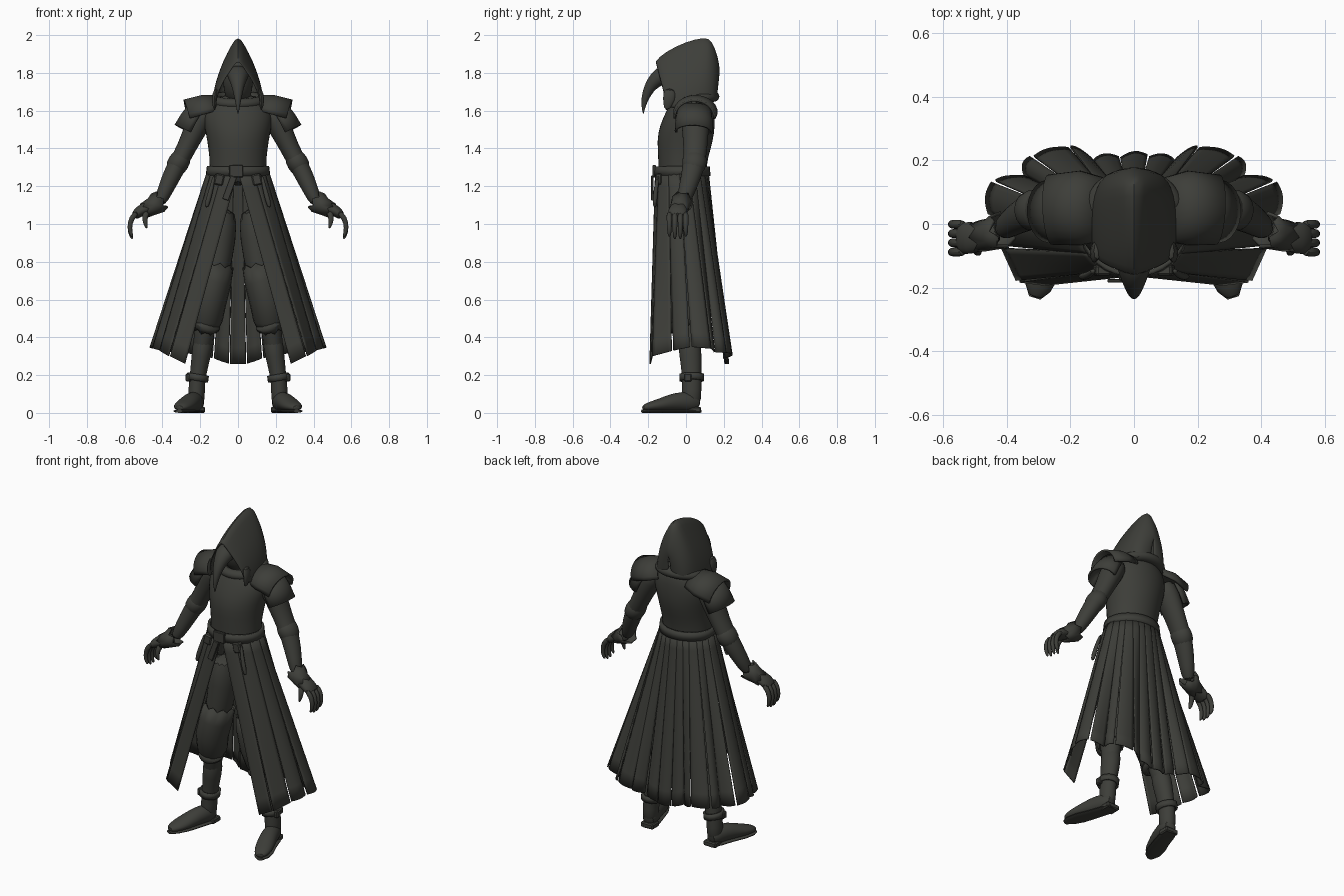
import bpy, bmesh
from math import sin, cos, pi, radians
from mathutils import Vector

cube = bpy.data.objects.get("Cube")
if cube:
    bpy.data.objects.remove(cube, do_unlink=True)

cloth = bpy.data.materials.new("charcoal cloth")
cloth.use_nodes = True
charcoal = (0.047, 0.048, 0.041, 1)
cloth.diffuse_color = charcoal
shader = cloth.node_tree.nodes["Principled BSDF"]
shader.inputs["Base Color"].default_value = charcoal
shader.inputs["Roughness"].default_value = 0.9


def finish(bm, name, thickness=0, smooth=0, angle=45):
    """Turn a bmesh into a shaded object with its modifiers."""
    bmesh.ops.recalc_face_normals(bm, faces=bm.faces)
    mesh = bpy.data.meshes.new(name)
    bm.to_mesh(mesh)
    bm.free()
    ob = bpy.data.objects.new(name, mesh)
    bpy.context.collection.objects.link(ob)
    mesh.materials.append(cloth)
    if thickness:
        mod = ob.modifiers.new("thickness", "SOLIDIFY")
        mod.thickness = thickness
        mod.offset = 0
    if smooth:
        ob.modifiers.new("smooth", "SUBSURF").levels = smooth
    bpy.ops.object.select_all(action="DESELECT")
    ob.select_set(True)
    bpy.context.view_layer.objects.active = ob
    bpy.ops.object.shade_smooth_by_angle(angle=radians(angle))
    return ob


def skin(bm, rows, closed):
    """Join neighbouring rows of points with quads."""
    rings = [[bm.verts.new(p) for p in row] for row in rows]
    for lower, upper in zip(rings, rings[1:]):
        count = len(lower)
        for i in range(count if closed else count - 1):
            j = (i + 1) % count
            bm.faces.new((lower[i], lower[j], upper[j], upper[i]))
    return rings


def tube(name, sections, side=1, sides=14, ref=(0, 1, 0), flat=False, arc=None,
         thickness=0, smooth=1, cap=True, angle=45, rag=0):
    """Loft ellipses (x, y, z, radius across, radius along ref) along a path."""
    centres = [Vector(s[:3]) for s in sections]
    ref = Vector(ref)
    rows = []
    for k, section in enumerate(sections):
        t = centres[min(k + 1, len(centres) - 1)] - centres[max(k - 1, 0)]
        t = Vector((0, 0, 1)) if flat else t.normalized()
        across = t.cross(ref).normalized()
        along = across.cross(t)
        row = []
        for i in range(sides):
            a = 2 * pi * i / sides if arc is None else arc * (2 * i / (sides - 1) - 1)
            p = centres[k] + across * section[3] * cos(a) + along * section[4] * sin(a)
            if rag and k in (0, len(sections) - 1):
                p += t * rag * (-1) ** i
            row.append((p.x * side, p.y, p.z))
        rows.append(row)
    bm = bmesh.new()
    rings = skin(bm, rows, arc is None)
    if cap and arc is None:
        bm.faces.new(rings[0])
        bm.faces.new(rings[-1])
    return finish(bm, name, thickness, smooth, angle)


def box(name, centre, size, tilt=0):
    bm = bmesh.new()
    bmesh.ops.create_cube(bm, size=1)
    bmesh.ops.scale(bm, vec=size, verts=bm.verts)
    bmesh.ops.bevel(bm, geom=bm.edges[:], offset=min(size) * 0.2, segments=1, affect="EDGES")
    ob = finish(bm, name, angle=30)
    ob.location = centre
    ob.rotation_euler.y = tilt
    return ob


# Coat body, collar and belt
tube("coat_body", [(0, -.02, 1.2, .165, .135), (0, -.02, 1.3, .148, .125),
                   (0, -.01, 1.4, .158, .143), (0, 0, 1.48, .172, .153),
                   (0, .015, 1.56, .19, .14), (0, .03, 1.63, .17, .12),
                   (0, .04, 1.69, .09, .09)], sides=20, flat=True)
tube("belt", [(0, -.02, 1.255, .164, .143), (0, -.02, 1.305, .158, .139)],
     sides=32, flat=True, smooth=0, cap=False, thickness=.014)
box("belt_buckle", (-.01, -.168, 1.28), (.075, .02, .065))
box("belt_strap_end", (-.045, -.178, 1.19), (.035, .012, .13), .35)
tube("cowl", [(.125 * cos(a), .04 + .105 * sin(a), 1.655 + .02 * sin(a), .036, .03)
              for a in (2 * pi * i / 20 for i in range(21))], ref=(0, 0, 1), sides=10)

# Pointed hood, swept as arches from the brim to the nape
arches = [(-.165, 1.865, -.10, 1.62, .118, 1), (-.11, 1.92, -.06, 1.61, .128, 1),
          (0, 1.975, 0, 1.62, .132, 1), (.10, 2.0, .06, 1.63, .128, .95),
          (.135, 1.985, .11, 1.64, .115, .8), (.165, 1.89, .15, 1.65, .09, .7),
          (.175, 1.82, .16, 1.67, .045, .7), (.17, 1.78, .16, 1.7, .005, 1)]
rows = []
for top_y, top_z, low_y, low_z, width, power in arches:
    row = []
    for i in range(-8, 9):
        f = abs(i) / 8
        x = width * sin(f * pi / 2) ** power * (1 if i > 0 else -1)
        row.append((x, top_y + (low_y - top_y) * f, top_z + (low_z - top_z) * f))
    rows.append(row)
bm = bmesh.new()
skin(bm, rows, False)
finish(bm, "hood", thickness=.012, smooth=1, angle=60)

# Beaked mask
tube("mask_face", [(0, .02, 1.63, .05, .06), (0, -.01, 1.7, .08, .09), (0, -.02, 1.8, .085, .105),
                   (0, -.01, 1.87, .055, .08), (0, 0, 1.91, .02, .03)], flat=True)
tube("mask_beak", [(0, -.08, 1.80, .055, .068), (0, -.135, 1.785, .052, .056),
                   (0, -.18, 1.745, .036, .038), (0, -.21, 1.69, .025, .024),
                   (0, -.226, 1.63, .013, .012), (0, -.226, 1.58, .002, .002)], ref=(1, 0, 0))

# Hem corners from the front opening round to the centre back, with the gap at each split
hem = [(.28, -.19, .26), (.36, -.18, .30), (.41, -.07, .33), (.45, .025, .35), (.44, .135, .34),
       (.34, .15, .32), (.32, .21, .32), (.20, .24, .31), (.13, .20, .29), (.045, .21, .26),
       (-.045, .20, .26)]
angles = [0, 30, 60, 85, 105, 120, 132, 147, 160, 172, 188]


def waist(angle):
    a = radians(angle)
    return Vector((.16 * sin(a), -.022 - .138 * cos(a), 1.28))


def panel(name, k, side):
    """One strip of the skirt, parting from its neighbours towards the hem."""
    gap = 0 if k == 0 else .13
    lift = .006 * (k % 2)
    rows = []
    for r in range(13):
        t = r / 12
        row = []
        for c in range(7):
            u = c / 6
            v = .5 + (u - .5) * (1 - gap * max(0, t - .2))
            low = Vector(hem[k]).lerp(Vector(hem[k + 1]), v)
            top = waist(angles[k] + (angles[k + 1] - angles[k]) * v)
            p = top.lerp(low, t)
            out = Vector((p.x, p.y + .02, 0)).normalized()
            p += out * (.014 * sin(pi * u) * t * (k > 1) + lift * t)
            row.append((p.x * side, p.y, p.z))
        rows.append(row)
    bm = bmesh.new()
    skin(bm, rows, False)
    finish(bm, name, thickness=.008, angle=40)


for k in range(len(hem) - 2):
    for label, s in (("left", 1), ("right", -1)):
        panel(f"{label}_skirt_panel_{k + 1}", k, s)
panel("centre_back_skirt_panel", len(hem) - 2, 1)

for label, s in (("left", 1), ("right", -1)):
    # Sleeve and layered shoulder plates
    tube(label + "_sleeve", [(.16, .045, 1.62, .06, .07), (.205, .05, 1.55, .07, .078),
                             (.25, .05, 1.45, .055, .068), (.295, .048, 1.36, .05, .062),
                             (.34, .035, 1.28, .052, .058), (.385, .005, 1.18, .042, .046),
                             (.42, -.02, 1.1, .032, .036)], s)
    tube(label + "_elbow_cuff", [(.285, .048, 1.375, .054, .066), (.315, .045, 1.325, .06, .068),
                                 (.345, .035, 1.275, .055, .06)], s)
    tube(label + "_upper_shoulder_plate", [(.10, .045, 1.61, .07, .095), (.17, .05, 1.59, .09, .112),
                                           (.262, .045, 1.565, .092, .105)],
         s, arc=1.65, thickness=.012, smooth=0)
    tube(label + "_lower_shoulder_plate", [(.2, .045, 1.605, .06, .085), (.235, .042, 1.55, .068, .092),
                                           (.265, .04, 1.49, .074, .094)],
         s, arc=1.8, thickness=.012, smooth=0)

    # Glove with a jagged cuff
    tube(label + "_glove_cuff", [(.415, -.02, 1.12, .055, .055), (.45, -.032, 1.095, .044, .046),
                                 (.49, -.04, 1.075, .036, .045)],
         s, sides=12, thickness=.01, smooth=0, cap=False, rag=.012)
    tube(label + "_palm", [(.42, -.02, 1.1, .03, .035), (.47, -.038, 1.09, .034, .045),
                           (.52, -.045, 1.07, .032, .053), (.555, -.045, 1.035, .022, .052)], s)
    for n in range(4):
        y = -.088 + .029 * n
        reach = .012 * (n in (1, 2))
        tube(f"{label}_finger_{n + 1}", [(.53, y, 1.065, .017, .016), (.567, y, 1.03, .016, .016),
                                         (.575, y, .98, .014, .014),
                                         (.566, y, .945 - reach, .011, .011),
                                         (.558, y, .932 - reach, .004, .004)], s, sides=8)
    tube(label + "_thumb", [(.48, -.06, 1.075, .022, .02), (.495, -.085, 1.035, .016, .016),
                            (.49, -.09, 1.0, .013, .013), (.482, -.088, .975, .005, .005)],
         s, sides=8)

    # Leg, ragged breeches and knee wrap
    tube(label + "_leg", [(.08, -.01, 1.1, .08, .1), (.092, -.01, .92, .085, .095),
                          (.115, -.02, .76, .075, .085), (.15, -.03, .6, .068, .075),
                          (.175, .01, .45, .058, .064), (.2, .025, .28, .046, .054)], s)
    tube(label + "_breeches", [(.112, -.02, .775, .084, .094), (.128, -.03, .69, .087, .1),
                               (.152, -.035, .59, .086, .095), (.165, -.015, .5, .08, .085),
                               (.175, .005, .45, .065, .072)],
         s, sides=18, thickness=.01, smooth=0, cap=False, rag=.01)
    tube(label + "_knee_wrap", [(.145, -.04, .5, .055, .07), (.165, -.025, .475, .083, .088),
                                (.172, -.01, .435, .07, .078)], s)

    # Boot, strap, buckle and sole
    tube(label + "_boot_shaft", [(.178, .012, .42, .06, .066), (.195, .025, .3, .052, .06),
                                 (.213, .03, .2, .043, .052), (.22, .03, .12, .045, .053),
                                 (.22, .03, .03, .046, .052)], s)
    tube(label + "_boot_strap", [(.211, .03, .205, .052, .06), (.217, .03, .17, .053, .061)],
         s, smooth=0, thickness=.012, cap=False)
    box(label + "_boot_buckle", (s * .262, .01, .187), (.03, .04, .042))
    foot = [(.212, .075, .045, .042, .035), (.225, .02, .06, .056, .05),
            (.25, -.06, .058, .052, .052), (.28, -.14, .04, .035, .056),
            (.302, -.2, .032, .025, .045), (.312, -.232, .025, .012, .02)]
    tube(label + "_boot_foot", foot, s, ref=(1, 0, 0))
    sole = [(x, y, .009, .009, wide * .95) for x, y, z, high, wide in foot]
    tube(label + "_boot_sole", sole, s, ref=(1, 0, 0), smooth=0)
    box(label + "_boot_heel", (s * .216, .045, .016), (.085, .07, .032))

    # Pouch and hanging tool on the belt
    box(label + "_belt_pouch", (s * .1, -.145, 1.235), (.05, .035, .06), -.2 * s)
    tube(label + "_hanging_tool", [(.125, -.145, 1.26, .009, .009), (.14, -.16, 1.19, .012, .012),
                                   (.16, -.165, 1.12, .016, .014), (.168, -.165, 1.085, .008, .008)],
         s, sides=8)
    # Loose hood lappet
    tube(label + "_hood_lappet", [(.112, -.085, 1.72, .014, .035), (.13, -.088, 1.66, .016, .04),
                                  (.122, -.105, 1.6, .006, .012)], s, sides=8)
